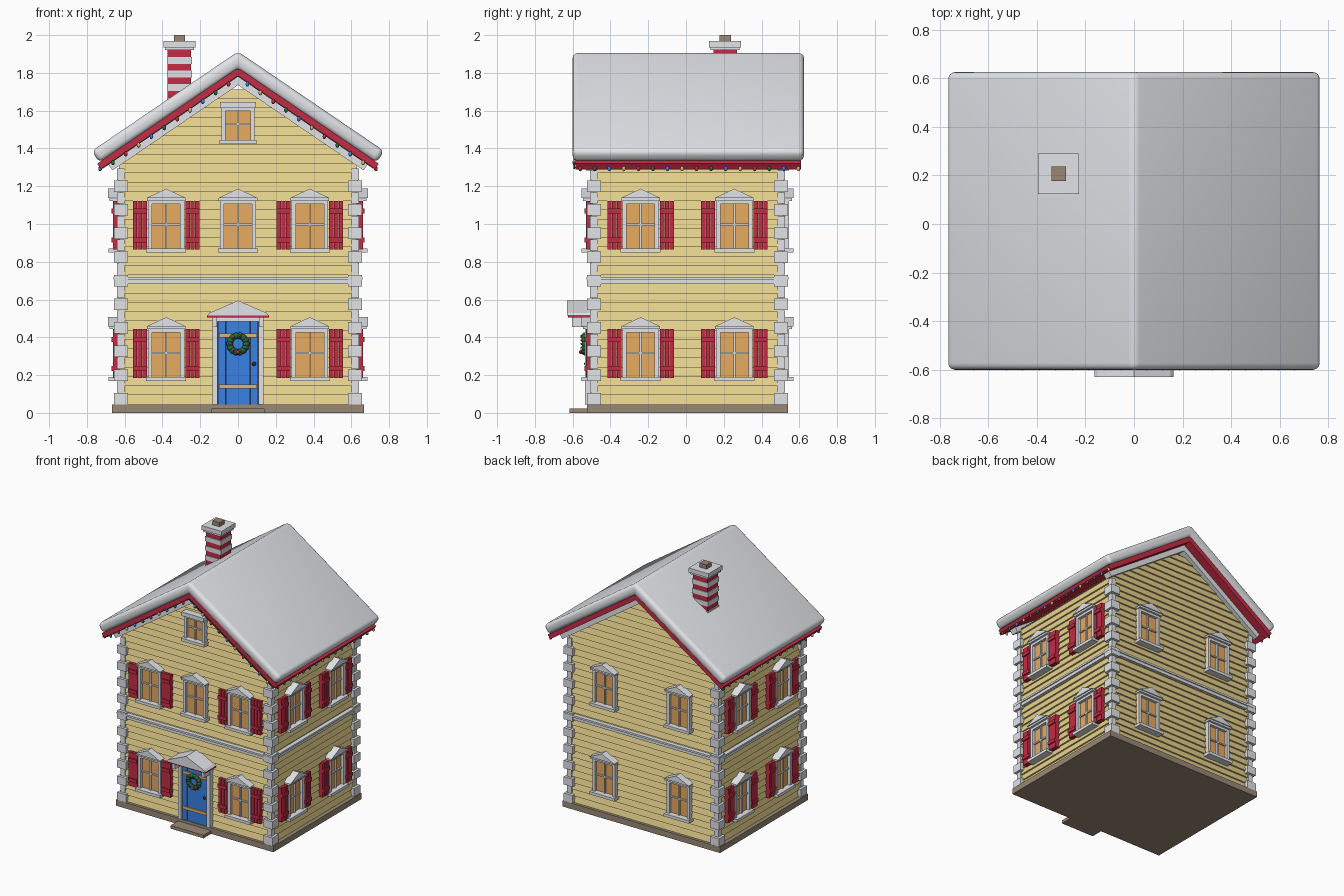
import bpy, bmesh, math
from mathutils import Matrix, Vector

if "Cube" in bpy.data.objects:
    bpy.data.objects.remove(bpy.data.objects["Cube"], do_unlink=True)

COLOURS = {
    "cream": (0.80, 0.65, 0.27), "white": (0.80, 0.82, 0.85),
    "red": (0.56, 0.025, 0.06), "amber": (0.95, 0.48, 0.14),
    "blue": (0.04, 0.22, 0.78), "green": (0.02, 0.15, 0.05),
    "brown": (0.32, 0.25, 0.18), "wood": (0.80, 0.45, 0.15),
    "dark": (0.05, 0.05, 0.05),
}
MATS = {}
for key, rgb in COLOURS.items():
    m = bpy.data.materials.new(key + "_paint")
    m.use_nodes = True
    m.diffuse_color = (*rgb, 1)
    m.node_tree.nodes["Principled BSDF"].inputs["Base Color"].default_value = (*rgb, 1)
    MATS[key] = m

PARTS = {}
ID = Matrix.Identity(4)
CY = 0.008                 # middle of the house in depth
HX, HY = 0.637, 0.512      # half width and half depth of the walls
SLOPE = 0.68
ANG = math.atan(SLOPE)


def mesh_of(name, colour):
    return PARTS.setdefault(name, (bmesh.new(), colour))[0]


def loft(name, colour, rings, M=ID):
    """Join rings of points with quads and cap both ends."""
    bm = mesh_of(name, colour)
    loops = [[bm.verts.new(M @ Vector(p)) for p in r] for r in rings]
    for a, b in zip(loops, loops[1:]):
        for i in range(len(a)):
            j = (i + 1) % len(a)
            bm.faces.new((a[i], a[j], b[j], b[i]))
    bm.faces.new(loops[0][::-1])
    bm.faces.new(loops[-1])


def rect(z, hx, hy):
    return [(-hx, -hy, z), (hx, -hy, z), (hx, hy, z), (-hx, hy, z)]


def box(name, colour, x, y, z, M=ID):
    loft(name, colour, [[(x[0], y[0], h), (x[1], y[0], h), (x[1], y[1], h), (x[0], y[1], h)]
                        for h in z], M)


def prism(name, colour, pts, y, M=ID):
    loft(name, colour, [[(px, d, pz) for px, pz in pts] for d in y], M)


def ball(name, colour, pos, r, stretch=1, M=ID):
    mat = M @ Matrix.Translation(pos) @ Matrix.Diagonal((1, 1, stretch, 1))
    bmesh.ops.create_icosphere(mesh_of(name, colour), subdivisions=2, radius=r, matrix=mat)


def gable(apex, end, thick):
    """Roof-shaped band with square-cut eaves."""
    dx, dz = thick * math.sin(ANG), thick * math.cos(ANG)
    top = apex - SLOPE * end
    return [(-end, top), (0, apex), (end, top), (end - dx, top - dz),
            (0, apex - thick / math.cos(ANG)), (dx - end, top - dz)]


def wall(angle, u=0):
    """Local frame on a wall: x along it, -y outward."""
    dist = HX if angle % 180 else HY
    return (Matrix.Translation((0, CY, 0)) @ Matrix.Rotation(math.radians(angle), 4, 'Z')
            @ Matrix.Translation((u, -dist, 0)))


def window(M, z0, z1, shutters=False, pediment=True, w=0.096):
    jamb = 0.022
    mid = (z0 + z1) / 2
    box("window_glass", "amber", (-w, w), (-0.004, 0.02), (z0, z1), M)
    for s in (-1, 1):
        box("window_frames", "white", sorted((s * w, s * (w - jamb))), (-0.026, 0.02), (z0, z1), M)
    box("window_frames", "white", (-w, w), (-0.026, 0.02), (z1 - 0.018, z1), M)
    box("window_bars", "white", (-0.005, 0.005), (-0.015, 0), (z0, z1), M)
    box("window_bars", "white", (-w, w), (-0.014, 0), (mid - 0.005, mid + 0.005), M)
    box("window_sills", "white", (-w - 0.01, w + 0.01), (-0.048, 0.02), (z0 - 0.022, z0), M)
    if pediment:
        box("window_heads", "white", (-w - 0.006, w + 0.006), (-0.042, 0.02), (z1, z1 + 0.014), M)
        prism("window_heads", "white", [(-w - 0.01, z1 + 0.014), (w + 0.01, z1 + 0.014),
                                        (0, z1 + 0.064)], (-0.05, 0.02), M)
    else:
        box("window_heads", "white", (-w - 0.006, w + 0.006), (-0.045, 0.02), (z1, z1 + 0.03), M)
    if shutters:
        for s in (-1, 1):
            for k in range(3):
                c = s * (w + 0.018 + 0.0255 * k)
                box("shutters", "red", (c - 0.0115, c + 0.0115), (-0.024, 0.01), (z0 - 0.006, z1), M)
            c = s * (w + 0.0435)
            for zb in (z0 + 0.045, z1 - 0.055):
                box("shutters", "red", (c - 0.037, c + 0.037), (-0.034, 0), (zb - 0.013, zb + 0.013), M)


# Foundation and clapboard walls, narrowing into the gable
TY = Matrix.Translation((0, CY, 0))
box("foundation", "brown", (-0.667, 0.667), (-0.533, 0.533), (0, 0.045), TY)
rings = []
PITCH = 0.049
for i in range(34):
    for z, inset in ((0.045 + i * PITCH, 0), (0.045 + (i + 1) * PITCH, 0.012)):
        limit = max((1.765 - z) / SLOPE, 0.02)
        rings.append(rect(z, min(HX - inset, limit), HY - inset))
loft("siding", "cream", rings, TY)

# Corner quoins and belt course
for sx in (-1, 1):
    for sy in (-1, 1):
        for i in range(20):
            inner, out = ((0.055, 0.02), (0.035, 0.004))[i % 2]
            z = 0.045 + i * 0.0625
            box("quoins", "white", sorted((sx * (HX - inner), sx * (HX + out))),
                sorted((sy * (HY - inner), sy * (HY + out))), (z, z + 0.0605), TY)
box("belt_course", "white", (-HX - 0.014, HX + 0.014), (-HY - 0.014, HY + 0.014), (0.683, 0.708), TY)
box("belt_course", "white", (-HX - 0.022, HX + 0.022), (-HY - 0.022, HY + 0.022), (0.706, 0.72), TY)

# Windows on every wall
for z0 in (0.191, 0.871):
    z1 = z0 + 0.252
    for s in (-1, 1):
        window(wall(0, s * 0.38), z0, z1, True)
        window(wall(180, s * 0.315), z0, z1)
        for a in (90, 270):
            window(wall(a, s * 0.248), z0, z1, True)
window(wall(0), 0.871, 1.123)
window(wall(0), 1.445, 1.615, pediment=False, w=0.088)

# Door with surround, hood and step
D = wall(0)
for k in range(5):
    c = (k - 2) * 0.043
    box("door", "blue", (c - 0.0205, c + 0.0205), (-0.016, 0.02), (0.045, 0.49), D)
box("door_backing", "dark", (-0.11, 0.11), (-0.008, 0.02), (0.045, 0.49), D)
for z in (0.14, 0.41):
    box("door_battens", "wood", (-0.1, 0.1), (-0.024, 0), (z - 0.011, z + 0.011), D)
ball("door_knob", "dark", (0.085, -0.025, 0.26), 0.011, M=D)
for s in (-1, 1):
    box("door_surround", "white", sorted((s * 0.108, s * 0.136)), (-0.03, 0.02), (0.045, 0.5), D)
    box("hood_brackets", "white", sorted((s * 0.112, s * 0.134)), (-0.1, 0), (0.455, 0.506), D)
box("door_surround", "white", (-0.136, 0.136), (-0.03, 0.02), (0.485, 0.508), D)
box("hood_edge", "red", (-0.163, 0.163), (-0.122, 0.02), (0.506, 0.515), D)
prism("door_hood", "white", [(-0.163, 0.515), (0.163, 0.515), (0.15, 0.53), (0, 0.595), (-0.15, 0.53)],
      (-0.126, 0.02), D)
box("door_step", "brown", (-0.14, 0.14), (-0.112, 0), (0, 0.024), D)

# Wreath of leafy clumps with berries
for i in range(14):
    a = i * math.tau / 14
    p = Vector((math.cos(a) * 0.044, -0.032, 0.365 + math.sin(a) * 0.044))
    ball("wreath", "green", p, 0.018, M=D)
    if i % 2:
        ball("wreath_berries", "red" , p + Vector((0, -0.017, 0)), 0.006, M=D)
ball("wreath_bow", "red", (0, -0.052, 0.322), 0.011, M=D)

# Roof: snow, red deck, white rake boards
prism("roof_snow", "white", gable(1.913, 0.775, 0.075), (-0.608, 0.617), TY)
prism("roof_deck", "red", gable(1.826, 0.745, 0.036), (-0.592, 0.6), TY)
for s in (-1, 1):
    prism("rake_boards", "white", gable(1.79, 0.69, 0.045), sorted((s * 0.48, s * 0.538)), TY)

# Striped chimney with cap and flue
C = Matrix.Translation((-0.31, 0.207, 0))
for i in range(10):
    colour = ("red", "white")[i % 2]
    h = (0.062, 0.067)[i % 2]
    z = 1.92 - i * 0.036
    box("chimney_" + colour + "_bands", colour, (-h, h), (-h, h), (z - 0.036, z), C)
for h, z in ((0.076, (1.92, 1.94)), (0.084, (1.935, 1.968))):
    box("chimney_cap", "white", (-h, h), (-h, h), z, C)
box("chimney_flue", "brown", (-0.03, 0.03), (-0.03, 0.03), (1.96, 2.0), C)

# Festive bulbs along the front gable and the side eaves
BULBS = ("red", "green", "blue", "wood")
spots = []
for s in (-1, 1):
    spots += [(s * (0.05 + 0.068 * i), -0.592, 1.775 - SLOPE * (0.05 + 0.068 * i)) for i in range(10)]
    spots += [(s * 0.73, -0.56 + 0.077 * i, 1.293) for i in range(16)]
    box("light_wire", "dark", sorted((s * 0.727, s * 0.733)), (-0.59, 0.6), (1.297, 1.303))
for i, p in enumerate(spots):
    c = BULBS[i % 4]
    ball(("gold" if c == "wood" else c) + "_bulbs", c, p, 0.01, 1.4)
prism("gable_wire", "dark", gable(1.787, 0.72, 0.006), (-0.596, -0.588))

# Turn the gathered meshes into objects
for name, (bm, colour) in PARTS.items():
    bmesh.ops.recalc_face_normals(bm, faces=bm.faces[:])
    me = bpy.data.meshes.new(name)
    bm.to_mesh(me)
    bm.free()
    me.materials.append(MATS[colour])
    ob = bpy.data.objects.new(name, me)
    bpy.context.collection.objects.link(ob)
    smooth = name == "roof_snow" or name.endswith("bulbs") or name.startswith("wreath")
    if name == "roof_snow":
        bev = ob.modifiers.new("soft_edges", 'BEVEL')
        bev.width, bev.segments, bev.limit_method = 0.028, 4, 'ANGLE'
    if smooth:
        me.polygons.foreach_set("use_smooth", [True] * len(me.polygons))
